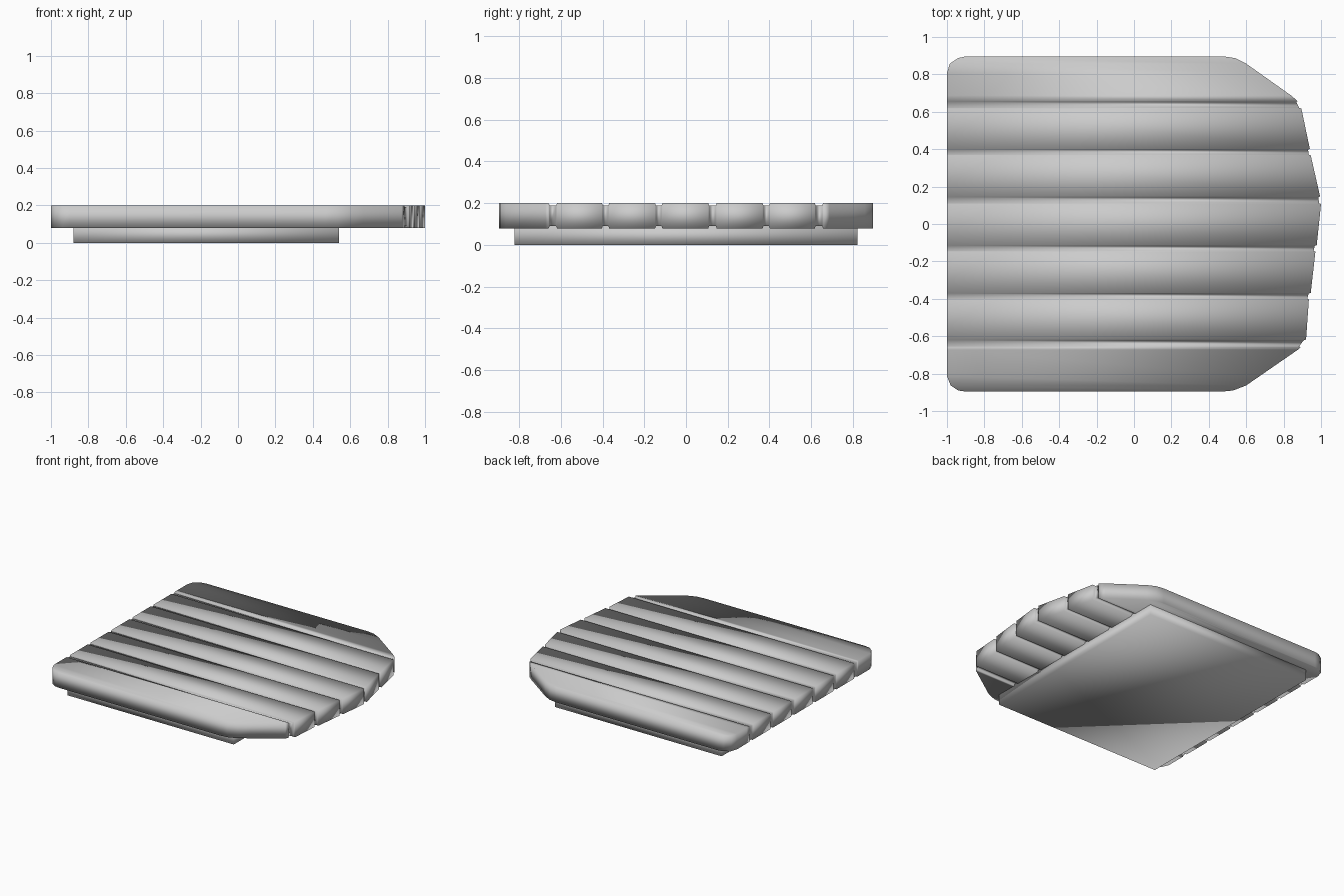
import bpy, bmesh

if "Cube" in bpy.data.objects:
    bpy.data.objects.remove(bpy.data.objects["Cube"])

Z0, Z1 = 0.08, 0.20      # deck underside and top
DEPTH = 0.01             # groove depth
OFF = 0.003              # keeps the outline centred on y

# right-hand outline: y -> x
RIGHT = [(-0.893, 0.47), (-0.887, 0.53), (-0.86, 0.60), (-0.67, 0.875),
         (-0.655, 0.89), (-0.615, 0.92), (-0.40, 0.935), (-0.365, 0.945),
         (-0.145, 0.97), (-0.11, 0.977), (0.11, 1.0), (0.15, 0.995),
         (0.37, 0.945), (0.405, 0.94), (0.62, 0.895), (0.66, 0.875),
         (0.69, 0.84), (0.86, 0.60), (0.89, 0.54), (0.899, 0.48)]
# left-hand outline with small rounded corners
LEFT = [(-0.893, -0.90), (-0.887, -0.94), (-0.86, -0.98), (-0.81, -1.0),
        (0.81, -1.0), (0.86, -0.985), (0.89, -0.94), (0.899, -0.90)]
GROOVES = [(-0.655, -0.615), (-0.40, -0.365), (-0.145, -0.11),
           (0.11, 0.15), (0.37, 0.405), (0.62, 0.66)]


def at(table, y):
    """Interpolate x along an outline."""
    for (ya, xa), (yb, xb) in zip(table, table[1:]):
        if ya <= y <= yb:
            return xa + (xb - xa) * (y - ya) / (yb - ya)
    return table[-1][1]


def finish(bm, name):
    bmesh.ops.recalc_face_normals(bm, faces=bm.faces)
    for f in bm.faces:
        f.smooth = True
    me = bpy.data.meshes.new(name)
    bm.to_mesh(me)
    bm.free()
    ob = bpy.data.objects.new(name, me)
    bpy.context.collection.objects.link(ob)
    return ob


# grooved deck: rectangular sections lofted along y, inset at each groove
rows = [(y, 0) for y, _ in LEFT]
rows += [(y, 0) for y in (-0.67, 0.69)]
for a, b in GROOVES:
    rows += [(a, 0), (a + 0.004, DEPTH), (b - 0.004, DEPTH), (b, 0)]
bm = bmesh.new()
rings = []
for y, d in sorted(rows):
    xl, xr = at(LEFT, y), at(RIGHT, y) - d
    rings.append([bm.verts.new((x, y - OFF, z)) for x, z in
                  ((xl, Z0 + d), (xr, Z0 + d), (xr, Z1 - d), (xl, Z1 - d))])
for r, s in zip(rings, rings[1:]):
    for i in range(4):
        j = (i + 1) % 4
        bm.faces.new((r[i], r[j], s[j], s[i]))
bm.faces.new(rings[0])
bm.faces.new(rings[-1])
finish(bm, "plank_deck")

# base plate under the deck
bm = bmesh.new()
bmesh.ops.create_cube(bm, size=1)
for v in bm.verts:
    v.co = (-0.17 + v.co.x * 1.42, v.co.y * 1.645, 0.045 + v.co.z * 0.09)
finish(bm, "base_plate")
